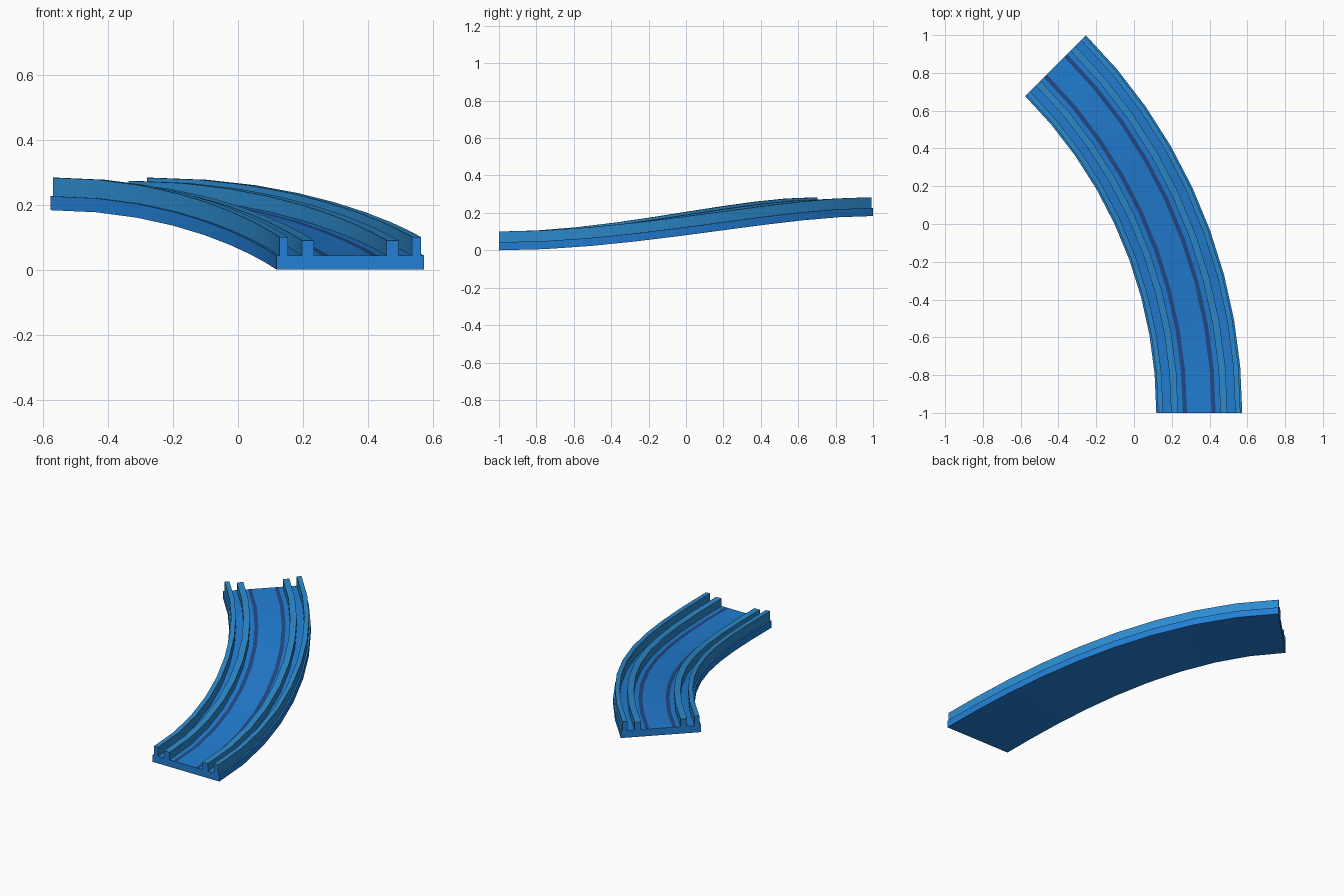
import bpy, bmesh, math

cube = bpy.data.objects.get("Cube")
if cube:
    bpy.data.objects.remove(cube)

RADIUS, TURN, STEPS, RISE = 2.6, math.radians(45), 9, 0.183
CENTRE_X, CENTRE_Y = -2.2545, -1.0
DECK_TOP = 0.043


def material(name, colour):
    m = bpy.data.materials.new(name)
    m.use_nodes = True
    m.diffuse_color = (*colour, 1)
    m.node_tree.nodes["Principled BSDF"].inputs["Base Color"].default_value = (*colour, 1)
    return m


BLUE = material("track blue", (0.016, 0.21, 0.66))
RAIL = material("rail blue", (0.026, 0.26, 0.62))
DARK = material("stripe navy", (0.016, 0.07, 0.25))
MATERIALS = [BLUE, RAIL, DARK]


def on_track(t, offset, height):
    """Point on the rising bend: t runs from 0 at the front to 1 at the far end."""
    a = TURN * t
    r = RADIUS + offset
    climb = RISE * t * t * (3 - 2 * t)
    return (CENTRE_X + r * math.cos(a), CENTRE_Y + r * math.sin(a), height + climb)


def sweep(name, profile, side_materials, closed=True):
    """Sweep a cross-section along the bend, with one material per profile edge."""
    bm = bmesh.new()
    rings = [[bm.verts.new(on_track(i / STEPS, *p)) for p in profile]
             for i in range(STEPS + 1)]
    n = len(profile)
    for a, b in zip(rings, rings[1:]):
        for j in range(n if closed else n - 1):
            k = (j + 1) % n
            bm.faces.new((a[j], a[k], b[k], b[j])).material_index = side_materials[j]
    bm.faces.new(rings[0])
    bm.faces.new(rings[-1][::-1])
    bmesh.ops.recalc_face_normals(bm, faces=bm.faces)
    mesh = bpy.data.meshes.new(name)
    bm.to_mesh(mesh)
    bm.free()
    for m in MATERIALS:
        mesh.materials.append(m)
    obj = bpy.data.objects.new(name, mesh)
    bpy.context.collection.objects.link(obj)
    bpy.ops.object.select_all(action="DESELECT")
    obj.select_set(True)
    bpy.context.view_layer.objects.active = obj
    bpy.ops.object.shade_smooth_by_angle(angle=math.radians(30))


# Deck with the two dark stripes as strips of its top surface
HALF, S_IN, S_OUT = 0.2275, 0.065, 0.087
across = [HALF, S_OUT, S_IN, -S_IN, -S_OUT, -HALF]
deck = [(-HALF, 0), (HALF, 0)] + [(x, DECK_TOP) for x in across]
sweep("track_deck", deck, [0, 0, 0, 2, 0, 2, 0, 0])

# Guard rails on both sides: tall outer lip and lower inner rail
for side, sign in (("left", 1), ("right", -1)):
    for kind, inner, outer, top in (("outer", 0.191, 0.218, 0.1),
                                    ("inner", 0.112, 0.149, 0.09)):
        i, o = sign * inner, sign * outer
        sweep(f"{side}_{kind}_rail",
              [(i, DECK_TOP), (i, top), (o, top), (o, DECK_TOP)],
              [1, 1, 1], closed=False)
